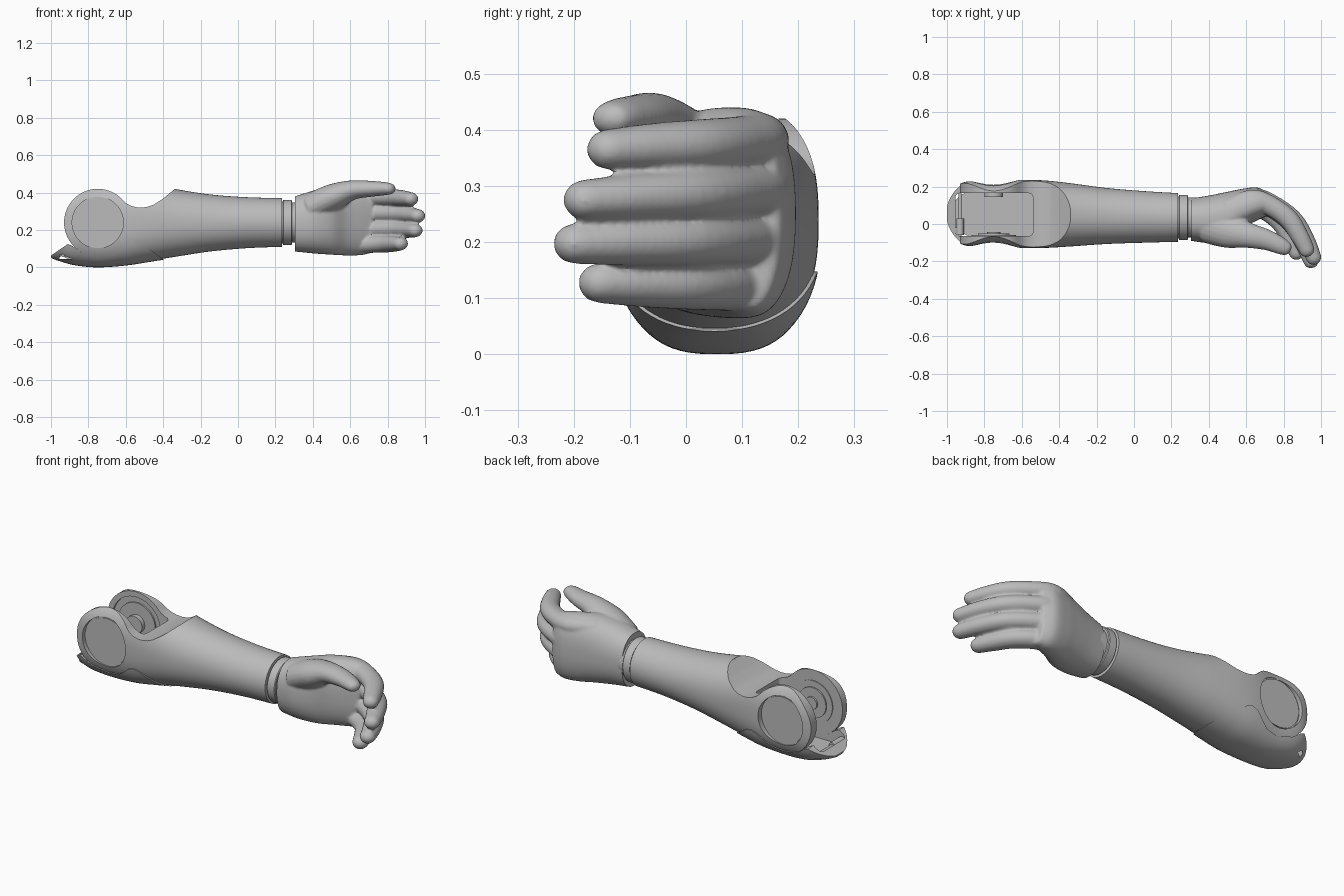
import bpy, bmesh
from math import sin, cos, pi, radians
from mathutils import Vector

cube = bpy.data.objects.get("Cube")
if cube:
    bpy.data.objects.remove(cube, do_unlink=True)

grey = bpy.data.materials.new("plain grey")
grey.use_nodes = True
grey.diffuse_color = (0.5, 0.5, 0.5, 1)
grey.node_tree.nodes["Principled BSDF"].inputs["Base Color"].default_value = (0.5, 0.5, 0.5, 1)


def blend(rows, steps=6):
    """Smooth interpolation through rows of numbers."""
    pts = [rows[0]] + list(rows) + [rows[-1]]
    out = []
    for a, b, c, d in zip(pts, pts[1:], pts[2:], pts[3:]):
        for i in range(steps):
            t = i / steps
            out.append([q + t * (r - p) / 2 + t * t * (p - 2.5 * q + 2 * r - s / 2)
                        + t ** 3 * (1.5 * (q - r) + (s - p) / 2)
                        for p, q, r, s in zip(a, b, c, d)])
    return out + [list(rows[-1])]


def add_loft(bm, rings):
    loops = [[bm.verts.new(p) for p in ring] for ring in rings]
    n = len(loops[0])
    for a, b in zip(loops, loops[1:]):
        for i in range(n):
            bm.faces.new((a[i], a[(i + 1) % n], b[(i + 1) % n], b[i]))
    bm.faces.new(loops[0])
    bm.faces.new(loops[-1])


def finish(bm, name):
    bmesh.ops.recalc_face_normals(bm, faces=bm.faces)
    mesh = bpy.data.meshes.new(name)
    bm.to_mesh(mesh)
    bm.free()
    mesh.materials.append(grey)
    ob = bpy.data.objects.new(name, mesh)
    bpy.context.collection.objects.link(ob)
    return ob


def make_loft(name, rings):
    bm = bmesh.new()
    add_loft(bm, rings)
    return finish(bm, name)


def activate(ob):
    bpy.ops.object.select_all(action='DESELECT')
    ob.select_set(True)
    bpy.context.view_layer.objects.active = ob


def apply_mod(ob, kind, **settings):
    activate(ob)
    mod = ob.modifiers.new(kind.lower(), kind)
    for key, value in settings.items():
        setattr(mod, key, value)
    bpy.ops.object.modifier_apply(modifier=mod.name)


def carve(ob, cutter, operation='DIFFERENCE'):
    apply_mod(ob, 'BOOLEAN', operation=operation, object=cutter, solver='EXACT')
    bpy.data.objects.remove(cutter, do_unlink=True)


def smooth(ob, angle=35):
    activate(ob)
    bpy.ops.object.shade_smooth_by_angle(angle=radians(angle))


def section(x, y0, y1, z0, z1, power, grow=0.0, n=72):
    """Rounded cross-section at x."""
    ring = []
    for i in range(n):
        c, s = cos(2 * pi * i / n), sin(2 * pi * i / n)
        fy = abs(c) ** (2 / power) * (1 if c > 0 else -1)
        fz = abs(s) ** (2 / power) * (1 if s > 0 else -1)
        ring.append(((x), (y0 + y1) / 2 + fy * ((y1 - y0) / 2 + grow),
                     (z0 + z1) / 2 + fz * ((z1 - z0) / 2 + grow)))
    return ring


def prism(points):
    """Side profile extruded across the arm."""
    return make_loft("cutter", [[(x, y, z) for x, z in points] for y in (-0.5, 0.5)])


def disc(name, radius, y0, y1, x=-0.75, z=0.24, n=64):
    ring = [(x + radius * cos(2 * pi * i / n), z + radius * sin(2 * pi * i / n)) for i in range(n)]
    return make_loft(name, [[(a, y, b) for a, b in ring] for y in (y0, y1)])


def pocket():
    bm = bmesh.new()
    bmesh.ops.create_cube(bm, size=1)
    for v in bm.verts:
        v.co = (-0.7475 + v.co.x * 0.415, 0.05 + v.co.y * 0.23, 0.345 + v.co.z * 0.6)
    edges = [e for e in bm.edges if abs(e.verts[0].co.z - e.verts[1].co.z) > 0.1]
    bmesh.ops.bevel(bm, geom=edges, offset=0.025, segments=5, affect='EDGES', profile=0.5)
    return finish(bm, "cutter")


# Forearm: x, y range, z range, squareness
arm_rows = blend([
    (-1.0, -0.02, 0.13, 0.06, 0.40, 2.6),
    (-0.985, -0.06, 0.17, 0.05, 0.43, 2.6),
    (-0.94, -0.10, 0.21, 0.035, 0.45, 2.7),
    (-0.87, -0.12, 0.23, 0.017, 0.46, 2.7),
    (-0.75, -0.115, 0.225, 0.006, 0.46, 2.7),
    (-0.6, -0.128, 0.236, 0.016, 0.46, 2.6),
    (-0.48, -0.128, 0.233, 0.034, 0.45, 2.4),
    (-0.34, -0.12, 0.218, 0.056, 0.42, 2.2),
    (-0.15, -0.107, 0.193, 0.085, 0.39, 2.1),
    (0.05, -0.10, 0.176, 0.103, 0.375, 2),
    (0.235, -0.095, 0.165, 0.11, 0.37, 2)])

forearm = make_loft("forearm", [section(*r) for r in arm_rows])
cheek_arc = [(-0.75 + 0.18 * cos(radians(a)), 0.24 + 0.18 * sin(radians(a)))
             for a in range(40, 271, 5)]
scoop = [(-0.30, 0.6), (-0.34, 0.418), (-0.40, 0.368), (-0.45, 0.336), (-0.48, 0.325),
         (-0.51, 0.32), (-0.54, 0.321), (-0.57, 0.328), (-0.595, 0.341)]
carve(forearm, prism(cheek_arc + [(-0.6, -0.1), (0.3, -0.1), (0.3, 0.6)] + scoop), 'INTERSECT')
carve(forearm, pocket())
carve(forearm, disc("cutter", 0.137, -0.3, -0.094))
carve(forearm, disc("cutter", 0.137, 0.204, 0.4))
carve(forearm, disc("cutter", 0.15, 0.1, 0.178))
smooth(forearm)

# Elbow guard shell under the joint
guard = make_loft("elbow_guard", [section(*r, grow=0.006) for r in arm_rows if r[0] < -0.3])
carve(guard, prism([(-1.05, -0.1), (-1.05, 0.03), (-1, 0.063), (-0.91, 0.125), (-0.885, 0.115),
                    (-0.84, 0.083), (-0.75, 0.06), (-0.68, 0.072), (-0.64, 0.1), (-0.6, 0.135),
                    (-0.565, 0.147), (-0.53, 0.137), (-0.4, 0.045), (-0.37, -0.1)]), 'INTERSECT')
carve(guard, pocket())
smooth(guard)

# Joint discs, inner hubs and hinge rods
for name, radius, y0, y1 in [
        ("right_joint_plate", 0.131, -0.099, -0.09), ("left_joint_plate", 0.131, 0.2, 0.209),
        ("right_inner_ring", 0.12, -0.07, -0.06), ("right_inner_hub", 0.085, -0.07, -0.052),
        ("right_pivot", 0.035, -0.07, -0.042), ("left_inner_ring", 0.115, 0.17, 0.182),
        ("left_pivot", 0.05, 0.145, 0.182)]:
    smooth(disc(name, radius, y0, y1))
smooth(disc("hinge_sleeve", 0.02, -0.06, 0.03, x=-0.93, z=0.075, n=24))
smooth(disc("hinge_rod", 0.009, -0.068, 0.17, x=-0.93, z=0.075, n=16))

# Wrist coupling: x and radius of each step
wrist_profile = [(0.2, 0.112), (0.24, 0.112), (0.242, 0.121), (0.285, 0.121), (0.289, 0.117),
                 (0.289, 0.106), (0.33, 0.106)]
wrist = make_loft("wrist_ring", [section(x, 0.035 - r, 0.035 + r, 0.24 - r, 0.24 + r, 2)
                                 for x, r in wrist_profile])
smooth(wrist)


# Hand: palm, four fingers and a thumb fused together
def add_digit(bm, rows, flat, n=20):
    rows = blend(rows, 5)
    end, before = Vector(rows[-1][:3]), Vector(rows[-2][:3])
    ahead, r = (end - before).normalized(), rows[-1][3]
    for reach, size in ((0.5, 0.87), (0.85, 0.53), (1.0, 0.15)):
        rows.append([*(end + ahead * r * reach), r * size])
    pts = [Vector(p[:3]) for p in rows]
    rings = []
    for i, p in enumerate(pts):
        tangent = (pts[min(i + 1, len(pts) - 1)] - pts[max(i - 1, 0)]).normalized()
        side = tangent.cross(Vector((0, 0, 1))).normalized()
        up = side.cross(tangent)
        r = rows[i][3]
        rings.append([p + side * r * flat * cos(2 * pi * k / n) + up * r * sin(2 * pi * k / n)
                      for k in range(n)])
    add_loft(bm, rings)


bm = bmesh.new()
add_loft(bm, [section(*r) for r in blend([
    (0.26, -0.085, 0.133, 0.09, 0.37, 2.3),
    (0.305, -0.09, 0.137, 0.085, 0.38, 2.3),
    (0.40, -0.10, 0.152, 0.075, 0.41, 2.3),
    (0.50, -0.075, 0.172, 0.068, 0.435, 2.4),
    (0.58, -0.02, 0.188, 0.064, 0.44, 2.4),
    (0.66, 0.02, 0.195, 0.066, 0.435, 2.4),
    (0.72, 0.05, 0.165, 0.08, 0.42, 2.4)])])

finger_path = [(0.50, 0.09, 0.045), (0.64, 0.135, 0.05), (0.75, 0.10, 0.047),
               (0.85, 0.03, 0.046), (0.915, -0.065, 0.042), (0.955, -0.14, 0.036)]
# base z, tip z, tip x, tip y, knuckle drop
for z0, z1, tip_x, tip_y, drop in [(0.385, 0.365, 0.925, -0.14, 0.01),
                                   (0.30, 0.275, 0.962, -0.182, 0),
                                   (0.21, 0.197, 0.948, -0.2, 0.015),
                                   (0.122, 0.127, 0.87, -0.155, 0.04)]:
    rows = []
    for i, (x, y, r) in enumerate(finger_path):
        t = i / (len(finger_path) - 1)
        rows.append((0.5 + (x - 0.5) * (tip_x - 0.5) / 0.455,
                     y - drop * (1 - t) + (tip_y + 0.14) * t ** 2, z0 + (z1 - z0) * t, r))
    add_digit(bm, rows, 1.15)

add_digit(bm, [(0.40, 0.0, 0.32, 0.08), (0.51, -0.035, 0.375, 0.073), (0.61, -0.06, 0.413, 0.053),
               (0.71, -0.085, 0.42, 0.043), (0.78, -0.115, 0.421, 0.036),
               (0.81, -0.13, 0.42, 0.031)], 1.3)
hand = finish(bm, "hand")
apply_mod(hand, 'REMESH', mode='VOXEL', voxel_size=0.007)
apply_mod(hand, 'SMOOTH', factor=0.5, iterations=6)

# Flat end where the hand meets the wrist
bm = bmesh.new()
bm.from_mesh(hand.data)
bmesh.ops.bisect_plane(bm, geom=bm.verts[:] + bm.edges[:] + bm.faces[:],
                       plane_co=(0.304, 0, 0), plane_no=(1, 0, 0), clear_inner=True)
bmesh.ops.holes_fill(bm, edges=[e for e in bm.edges if e.is_boundary])
for f in bm.faces:
    f.material_index = 0
bm.to_mesh(hand.data)
bm.free()
smooth(hand, 50)
